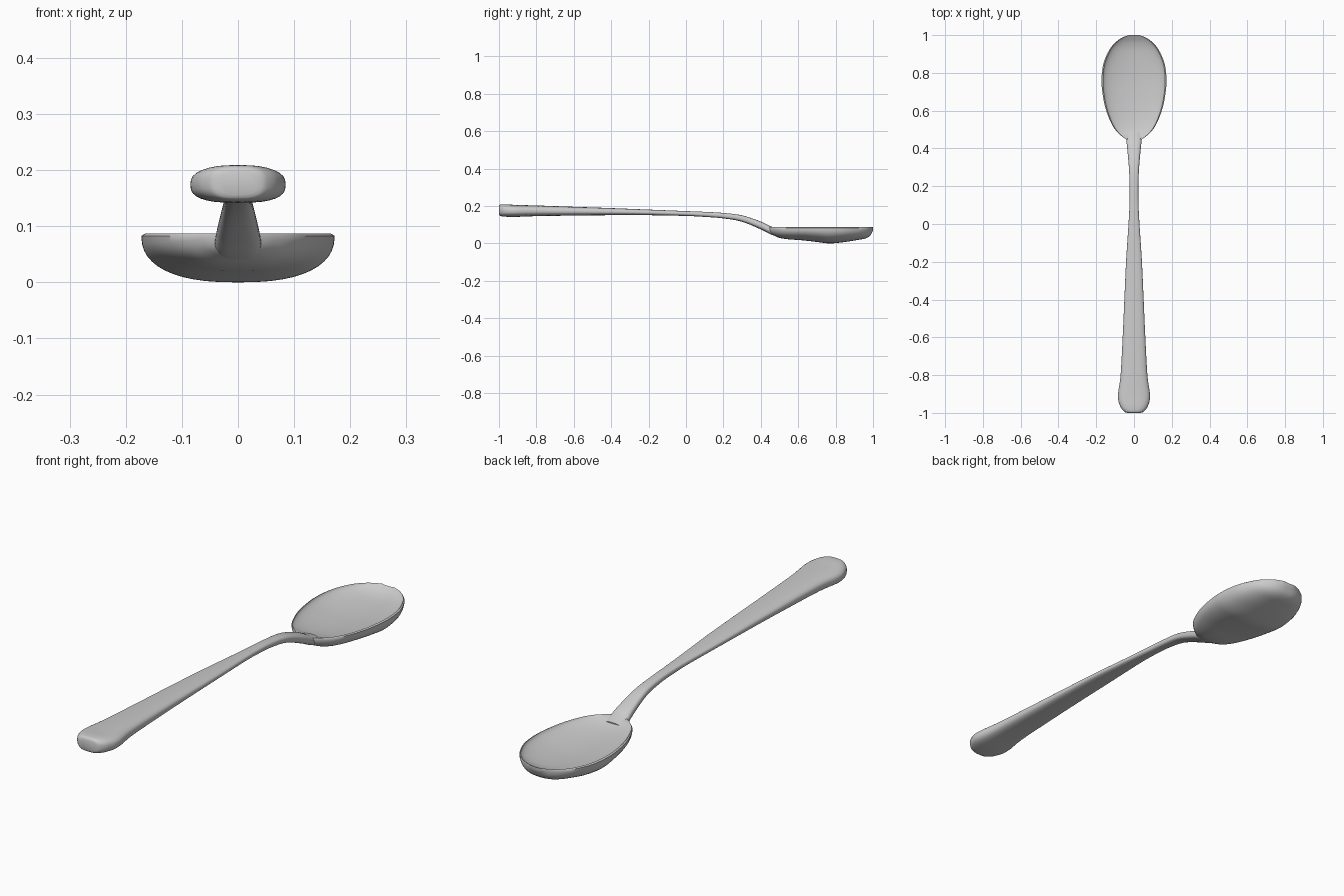
import bpy, bmesh, math

if "Cube" in bpy.data.objects:
    bpy.data.objects.remove(bpy.data.objects["Cube"])


def smooth_rows(rows, steps=5):
    """Catmull-Rom interpolation through rows of section values."""
    out = []
    for i in range(len(rows) - 1):
        quad = zip(rows[max(i - 1, 0)], rows[i], rows[i + 1], rows[min(i + 2, len(rows) - 1)])
        quad = list(quad)
        for k in range(steps):
            t = k / steps
            out.append([0.5 * (2 * b + (c - a) * t + (2 * a - 5 * b + 4 * c - d) * t * t
                               + (3 * b - a - 3 * c + d) * t ** 3) for a, b, c, d in quad])
    return out + [list(rows[-1])]


def spow(v, e):
    return math.copysign(abs(v) ** e, v)


def loft(name, sections):
    bm = bmesh.new()
    rings = [[bm.verts.new(p) for p in s] for s in sections]
    n = len(rings[0])
    for a, b in zip(rings, rings[1:]):
        for i in range(n):
            j = (i + 1) % n
            bm.faces.new((a[i], a[j], b[j], b[i]))
    bm.faces.new(rings[0][::-1])
    bm.faces.new(rings[-1])
    bmesh.ops.recalc_face_normals(bm, faces=bm.faces)
    me = bpy.data.meshes.new(name)
    bm.to_mesh(me)
    bm.free()
    ob = bpy.data.objects.new(name, me)
    bpy.context.collection.objects.link(ob)
    bpy.context.view_layer.objects.active = ob
    ob.select_set(True)
    bpy.ops.object.shade_smooth_by_angle(angle=math.radians(50))
    ob.select_set(False)
    return ob


# Handle: y, half width, bottom z, top z
handle = [
    (-1.0, .035, .155, .198), (-.993, .052, .147, .207), (-.965, .073, .143, .209),
    (-.91, .085, .142, .206), (-.8, .071, .146, .203), (-.6, .06, .149, .196),
    (-.4, .051, .151, .189), (-.2, .042, .151, .181), (0, .029, .147, .173),
    (.1, .024, .142, .169), (.2, .023, .134, .163), (.3, .027, .116, .15),
    (.4, .036, .075, .117), (.45, .041, .05, .093), (.49, .042, .035, .078)]


def handle_section(y, w, z0, z1):
    pts = []
    for k in range(32):
        a = math.tau * k / 32
        pts.append((w * spow(math.cos(a), .7), y,
                    (z0 + z1) / 2 + (z1 - z0) / 2 * spow(math.sin(a), .75)))
    return pts


loft("handle", [handle_section(*r) for r in smooth_rows(handle)])

# Bowl: y, half width, underside z, hollow depth
bowl = [
    (.445, .036, .055, .001), (.465, .065, .045, .004), (.5, .1, .03, .017),
    (.55, .128, .022, .027), (.62, .153, .017, .034), (.7, .168, .008, .038),
    (.77, .172, .0, .039), (.85, .162, .008, .036), (.92, .132, .019, .03),
    (.96, .1, .027, .021), (.985, .066, .042, .01), (1.0, .028, .07, .002)]
RIM = .087


def bowl_section(y, w, z0, depth):
    pts = []
    # underside from left rim to right rim
    for k in range(25):
        a = math.pi * k / 24
        pts.append((-w * spow(math.cos(a), .8), y,
                    RIM - .004 - (RIM - .004 - z0) * math.sin(a) ** .85))
    # rounded rim and hollow, right to left
    wi = w * .96
    for k in range(25):
        a = math.pi * k / 24
        pts.append((wi * math.cos(a), y, RIM - depth * math.sin(a) ** 1.1))
    return pts


loft("bowl", [bowl_section(*r) for r in smooth_rows(bowl)])
